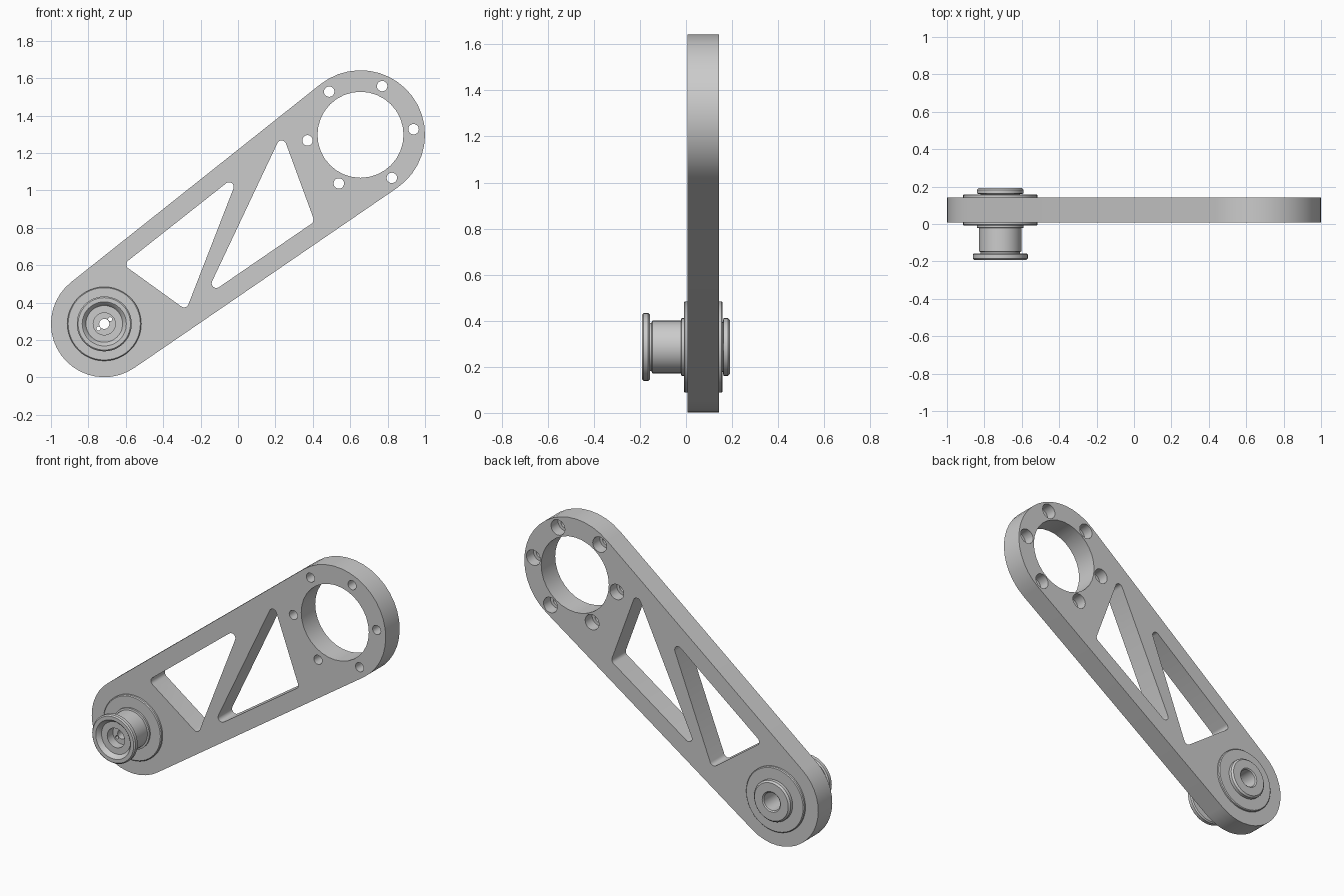
import bpy, bmesh
from math import radians, pi, sin, cos, asin, tan
from mathutils import Vector

cube = bpy.data.objects.get("Cube")
if cube:
    bpy.data.objects.remove(cube, do_unlink=True)

metal = bpy.data.materials.new("satin grey metal")
metal.use_nodes = True
GREY = (0.6, 0.6, 0.6, 1)
metal.diffuse_color = GREY
metal.node_tree.nodes["Principled BSDF"].inputs["Base Color"].default_value = GREY

PIVOT, PIVOT_R = Vector((-0.715, 0.286)), 0.285
HUB, HUB_R = Vector((0.655, 1.297)), 0.345
FRONT, BACK = 0.007, 0.143


def make_object(name, bm):
    bmesh.ops.recalc_face_normals(bm, faces=bm.faces)
    mesh = bpy.data.meshes.new(name)
    bm.to_mesh(mesh)
    bm.free()
    mesh.materials.append(metal)
    obj = bpy.data.objects.new(name, mesh)
    bpy.context.collection.objects.link(obj)
    return obj


def arc(centre, radius, start, end, steps):
    angles = [start + (end - start) * i / steps for i in range(steps + 1)]
    return [centre + radius * Vector((cos(a), sin(a))) for a in angles]


def prism(name, outline, y0, y1):
    """Closed solid from an x-z outline, spanning y0 to y1."""
    bm = bmesh.new()
    near = [bm.verts.new((p.x, y0, p.y)) for p in outline]
    far = [bm.verts.new((p.x, y1, p.y)) for p in outline]
    bm.faces.new(near)
    bm.faces.new(far[::-1])
    for i in range(len(outline)):
        bm.faces.new((near[i], near[i - 1], far[i - 1], far[i]))
    return make_object(name, bm)


def disc(name, centre, radius, y0, y1, sides=32):
    return prism(name, arc(centre, radius, 0, 2 * pi, sides)[:-1], y0, y1)


def lathe(name, profile, sides=48):
    """Spin a closed (radius, y) profile about the pivot axis."""
    bm = bmesh.new()
    rings = []
    for i in range(sides):
        d = Vector((cos(2 * pi * i / sides), sin(2 * pi * i / sides)))
        rings.append([bm.verts.new((PIVOT.x + r * d.x, y, PIVOT.y + r * d.y))
                      for r, y in profile])
    n = len(profile)
    for i, ring in enumerate(rings):
        after = rings[(i + 1) % sides]
        for j in range(n):
            k = (j + 1) % n
            bm.faces.new((ring[j], ring[k], after[k], after[j]))
    return make_object(name, bm)


def rounded(corners, radius, steps=6):
    """Round every corner of a polygon."""
    points = []
    for i, v in enumerate(corners):
        a = (corners[i - 1] - v).normalized()
        b = (corners[(i + 1) % len(corners)] - v).normalized()
        half = a.angle(b) / 2
        centre = v + (a + b).normalized() * radius / sin(half)
        reach = radius / tan(half)
        n1 = (v + a * reach - centre).normalized()
        n2 = (v + b * reach - centre).normalized()
        for s in range(steps + 1):
            points.append(centre + radius * n1.slerp(n2, s / steps).normalized())
    return points


def cut(target, cutters):
    bpy.context.view_layer.objects.active = target
    for cutter in cutters:
        cutter.hide_render = True
        mod = target.modifiers.new("cut", "BOOLEAN")
        mod.operation, mod.solver, mod.object = "DIFFERENCE", "EXACT", cutter
        bpy.ops.object.modifier_apply(modifier=mod.name)
        bpy.data.objects.remove(cutter, do_unlink=True)


# Arm plate: two round ends joined by tangent edges
axis = HUB - PIVOT
tilt = Vector((1, 0)).angle(axis)
lean = asin((HUB_R - PIVOT_R) / axis.length)
upper, lower = tilt + pi / 2 + lean, tilt - pi / 2 - lean
arm = prism("arm", arc(HUB, HUB_R, lower, upper, 20)
            + arc(PIVOT, PIVOT_R, upper, lower + 2 * pi, 20), FRONT, BACK)

# Openings: bearing seat, hub bore, triangular windows, counterbored bolt holes
windows = [[(-0.614, 0.603), (0.009, 1.095), (-0.277, 0.36)],
           [(0.236, 1.306), (-0.178, 0.43), (0.41, 0.833)]]
cutters = [disc("seat_cutter", PIVOT, 0.15, -0.1, 0.3, 48),
           disc("hub_cutter", HUB, 0.23, -0.1, 0.3)]
for tri in windows:
    cutters.append(prism("window_cutter", rounded([Vector(p) for p in tri], 0.025), -0.1, 0.3))
for i in range(6):
    a = radians(6 + 60 * i)
    spot = HUB + 0.285 * Vector((cos(a), sin(a)))
    cutters.append(disc("bolt_cutter", spot, 0.028, -0.1, 0.3, 20))
    cutters.append(disc("counterbore_cutter", spot, 0.047, 0.075, 0.3, 24))
cut(arm, cutters)

# Flanged bushing around the pivot
bushing = lathe("bushing", [
    (0.106, -0.009), (0.193, -0.009), (0.198, -0.004), (0.198, FRONT), (0.15, FRONT),
    (0.15, BACK), (0.198, BACK), (0.198, 0.154), (0.193, 0.159), (0.106, 0.159)])

# Pivot pin: dished front knob, shaft, collar, rear cap and stepped bore
pin = lathe("pivot_pin", [
    (0.027, -0.11), (0.059, -0.11), (0.059, -0.165), (0.098, -0.165), (0.112, -0.187),
    (0.118, -0.192), (0.14, -0.192), (0.147, -0.185), (0.147, -0.164), (0.14, -0.157),
    (0.105, -0.157), (0.105, -0.15), (0.114, -0.146), (0.114, -0.022), (0.125, -0.02),
    (0.125, -0.009), (0.105, -0.009), (0.105, 0.159), (0.125, 0.163), (0.125, 0.182),
    (0.115, 0.192), (0.062, 0.192), (0.055, 0.186), (0.055, -0.05), (0.027, -0.05)])
small = Vector((0.031, 0.025))
cut(pin, [disc("pin_hole_cutter", PIVOT + s * small, 0.011, -0.14, -0.02, 12) for s in (1, -1)])

# Smooth curved walls, keep crisp edges
for obj in (arm, bushing, pin):
    obj.select_set(True)
bpy.context.view_layer.objects.active = arm
bpy.ops.object.shade_smooth_by_angle(angle=radians(30))
